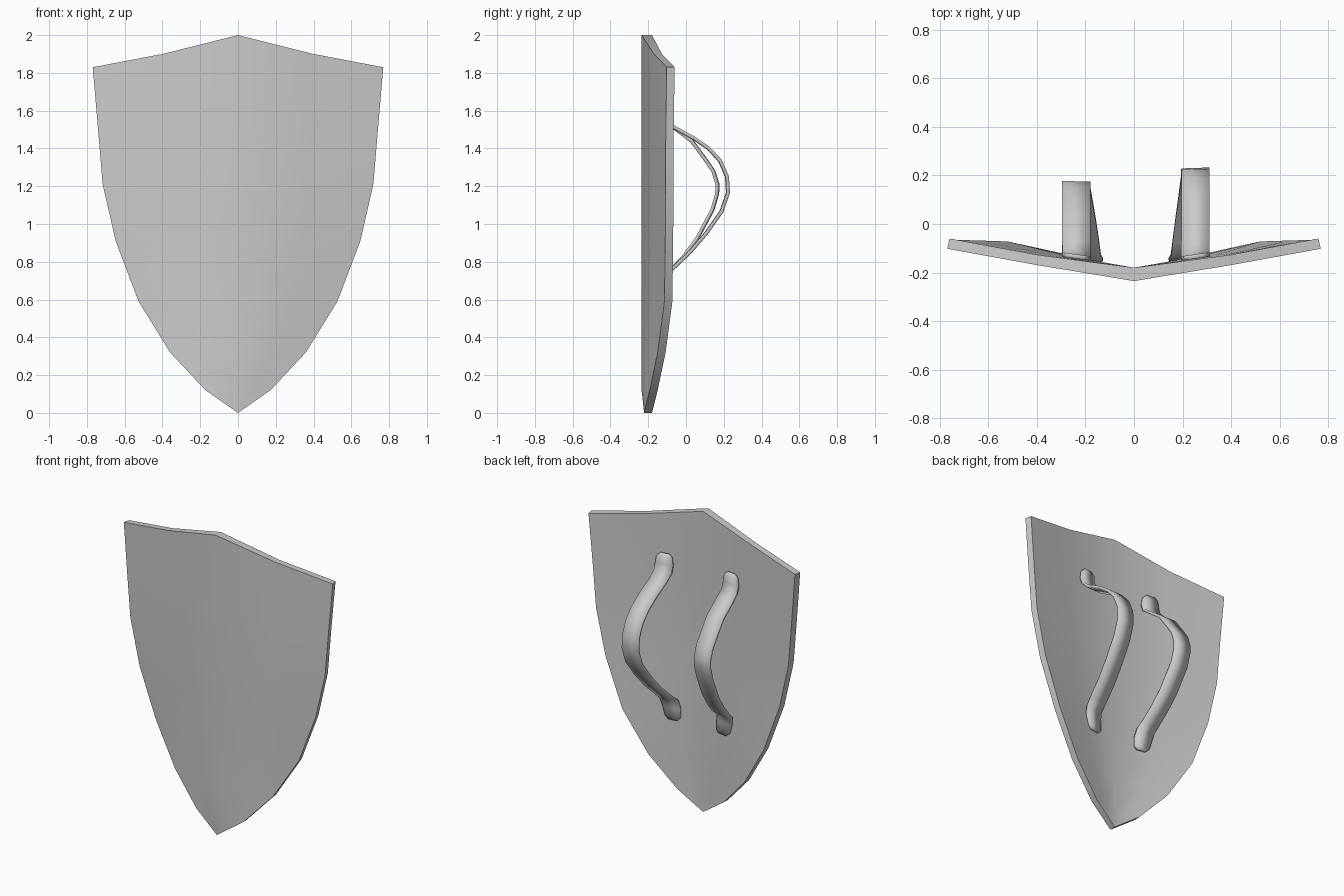
import bpy, bmesh

if "Cube" in bpy.data.objects:
    bpy.data.objects.remove(bpy.data.objects["Cube"])

grey = bpy.data.materials.new("plain grey")
grey.diffuse_color = (0.6, 0.6, 0.6, 1)
grey.use_nodes = True
grey.node_tree.nodes["Principled BSDF"].inputs["Base Color"].default_value = grey.diffuse_color


def finish(name, bm, angle):
    bmesh.ops.recalc_face_normals(bm, faces=bm.faces[:])
    mesh = bpy.data.meshes.new(name)
    bm.to_mesh(mesh)
    bm.free()
    mesh.materials.append(grey)
    ob = bpy.data.objects.new(name, mesh)
    bpy.context.collection.objects.link(ob)
    bpy.ops.object.select_all(action='DESELECT')
    ob.select_set(True)
    bpy.context.view_layer.objects.active = ob
    bpy.ops.object.shade_smooth_by_angle(angle=angle)
    return ob


def skin(bm, rows):
    """Join neighbouring rows of vertices with quads."""
    for a, b in zip(rows, rows[1:]):
        for i in range(len(a) - 1):
            bm.faces.new((a[i], a[i + 1], b[i + 1], b[i]))


# Shield plate: rows of (half width, height, y of the back rim)
ROWS = [(0.76, 1.83, -0.06), (0.732, 1.5, -0.065), (0.708, 1.21, -0.066),
        (0.64, 0.91, -0.068), (0.52, 0.59, -0.072), (0.355, 0.32, -0.108),
        (0.17, 0.12, -0.15)]
RIDGE = -0.18
bm = bmesh.new()
grid = []
for r, (w, z, rim) in enumerate(ROWS):
    row = []
    for t in (-1, -0.52, 0, 0.52, 1):
        bend = {0: 0, 0.52: 0.44, 1: 1}[abs(t)]
        lift = {0: 0.17, 0.52: 0.07, 1: 0}[abs(t)] if r == 0 else 0
        row.append(bm.verts.new((t * w, RIDGE + bend * (rim - RIDGE), z + lift)))
    grid.append(row)
skin(bm, grid)
tip = bm.verts.new((0, RIDGE, 0))
for a, b in zip(grid[-1], grid[-1][1:]):
    bm.faces.new((a, b, tip))

# Thickness towards the front, slightly deeper on the central ridge
out = bmesh.ops.extrude_face_region(bm, geom=bm.faces[:], use_keep_orig=True)
for v in [g for g in out["geom"] if isinstance(g, bmesh.types.BMVert)]:
    ridge = abs(v.co.x) < 0.001 and v.co.z > 0.1
    v.co.y -= 0.055 if ridge else 0.042
    v.co.x *= 1.012
shield = finish("shield_plate", bm, 0.6)


# Arm straps: side profiles of (y, z), from the upper tab to the lower tab
TAB_TOP = [(-0.134, 1.67), (-0.134, 1.65), (-0.134, 1.60), (-0.118, 1.555), (-0.07, 1.515)]
TAB_LOW = [(-0.07, 0.765), (-0.118, 0.715), (-0.134, 0.66), (-0.134, 0.60), (-0.134, 0.58)]
TALL = [(0.04, 1.455), (0.12, 1.40), (0.18, 1.335), (0.217, 1.25), (0.222, 1.165),
        (0.187, 1.065), (0.106, 0.95), (0.02, 0.85)]
LOW = [(0.03, 1.44), (0.10, 1.345), (0.145, 1.28), (0.167, 1.21), (0.165, 1.16),
       (0.14, 1.075), (0.06, 0.925), (-0.01, 0.83)]


def strap(name, side, middle, centre):
    path = TAB_TOP + middle + TAB_LOW
    bm = bmesh.new()
    rows = []
    last = len(path) - 1
    for i, (y, z) in enumerate(path):
        end = min(i, last - i)
        half = {0: 0.03, 1: 0.05}.get(end, 0.058)      # rounded tab ends
        tilt = 0.14 if end < 4 else 0.03               # tabs lie on the plate
        inward = 0.06 * max(0, (1.1 - z) / 0.5) ** 1.3  # lower end leans inward
        if end < 4 and i > last / 2:
            y -= 0.006
        rows.append([bm.verts.new((side * (centre - inward + u * half), y + u * half * tilt, z))
                     for u in (-1, 1)])
    skin(bm, rows)
    ob = finish(name, bm, 0.9)
    mod = ob.modifiers.new("thickness", 'SOLIDIFY')
    mod.thickness = 0.018
    mod.offset = 0


strap("forearm_strap", 1, TALL, 0.253)
strap("hand_strap", -1, LOW, 0.238)
